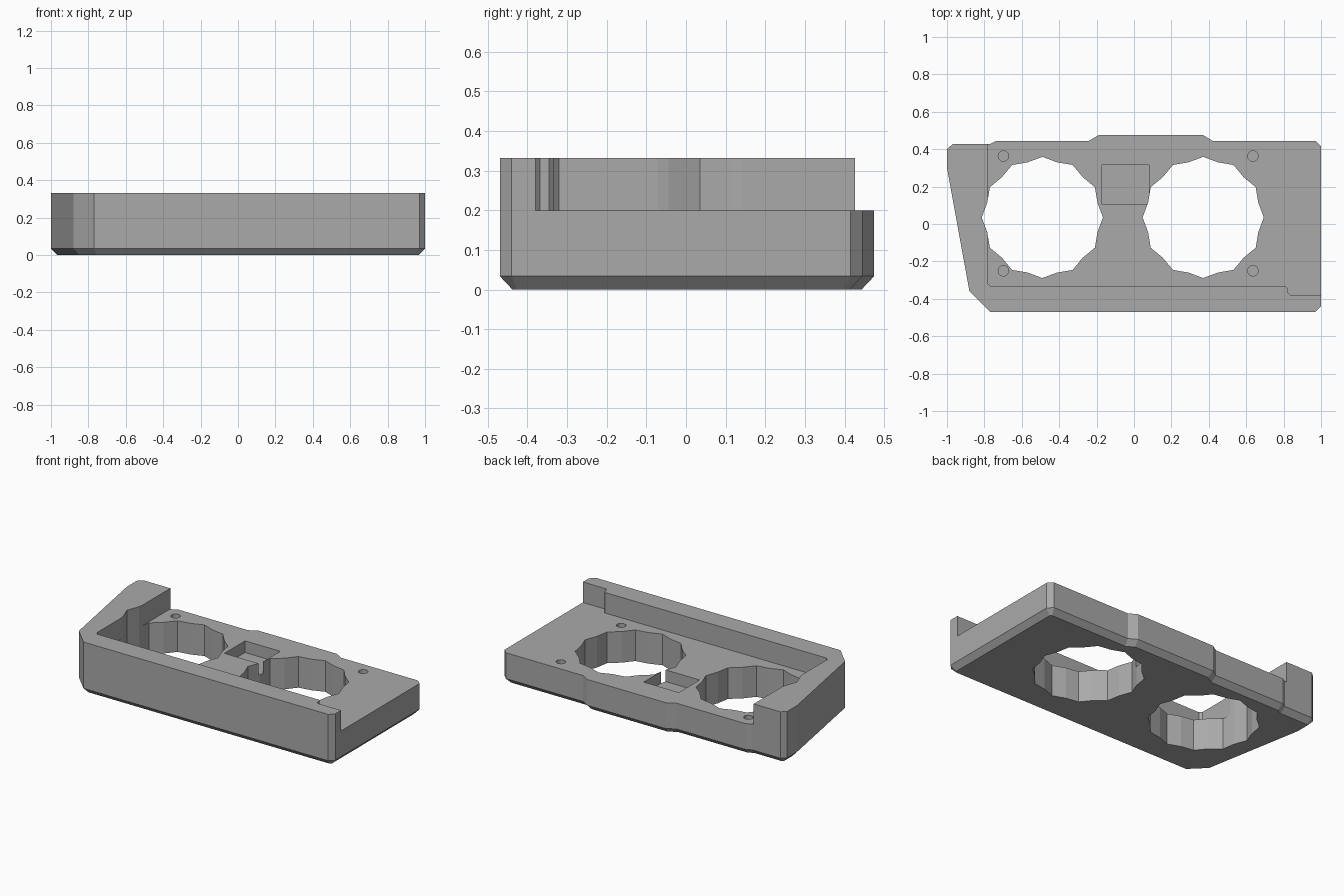
import bpy, bmesh, math
from mathutils import Vector

if "Cube" in bpy.data.objects:
    bpy.data.objects.remove(bpy.data.objects["Cube"])

grey = bpy.data.materials.new("grey plastic")
grey.diffuse_color = (0.4, 0.4, 0.4, 1)
grey.use_nodes = True
grey.node_tree.nodes["Principled BSDF"].inputs["Base Color"].default_value = grey.diffuse_color


def inset(points, d):
    """Offset a counter-clockwise outline inwards with mitred corners."""
    pts = [Vector(p) for p in points]
    out = []
    for i, p in enumerate(pts):
        a = (p - pts[i - 1]).normalized()
        b = (pts[(i + 1) % len(pts)] - p).normalized()
        na, nb = Vector((-a.y, a.x)), Vector((-b.y, b.x))
        out.append(p + (na + nb) * d / (1 + na.dot(nb)))
    return out


def loft(name, layers):
    """Solid through a stack of (outline, height) layers."""
    bm = bmesh.new()
    rings = [[bm.verts.new((p[0], p[1], z)) for p in pts] for pts, z in layers]
    n = len(rings[0])
    bm.faces.new(rings[0][::-1])
    bm.faces.new(rings[-1])
    for lo, hi in zip(rings, rings[1:]):
        for i in range(n):
            j = (i + 1) % n
            bm.faces.new((lo[i], lo[j], hi[j], hi[i]))
    mesh = bpy.data.meshes.new(name)
    bm.to_mesh(mesh)
    bm.free()
    ob = bpy.data.objects.new(name, mesh)
    ob.data.materials.append(grey)
    bpy.context.collection.objects.link(ob)
    return ob


def ring(cx, cy, radii, n):
    """Polygon around a centre, cycling through the given radii."""
    return [(cx + radii[i % len(radii)] * math.cos(math.tau * i / n),
             cy + radii[i % len(radii)] * math.sin(math.tau * i / n)) for i in range(n)]


# Housing block with chamfered underside
outline = [(-0.77, -0.47), (0.97, -0.47), (1, -0.44), (1, 0.415), (0.97, 0.445),
           (0.42, 0.445), (0.37, 0.475), (-0.19, 0.475), (-0.24, 0.445), (-0.735, 0.445),
           (-0.77, 0.427), (-0.97, 0.427), (-1, 0.40), (-1, 0.30), (-0.88, -0.36)]
body = loft("housing", [(inset(outline, 0.032), 0), (outline, 0.034), (outline, 0.332)])

# Stepped recess that leaves the front and left walls standing
recess = [(-0.765, -0.335), (0.812, -0.335), (0.823, -0.346), (0.823, -0.368), (0.835, -0.38),
          (1.1, -0.38), (1.1, 0.6), (-0.78, 0.6), (-0.78, -0.32)]
cutters = [loft("recess_cutter", [(recess, 0.2), (recess, 0.5)])]

# Two scalloped through openings
for cx in (-0.49, 0.37):
    star = ring(cx, 0.035, (0.324, 0.305), 24)
    cutters.append(loft("opening_cutter", [(star, -0.1), (star, 0.5)]))

# Square pocket between the openings
pocket = [(-0.17, 0.105), (0.08, 0.105), (0.08, 0.315), (-0.17, 0.315)]
cutters.append(loft("pocket_cutter", [(pocket, 0.125), (pocket, 0.4)]))

# Four blind screw holes
for x in (-0.698, 0.636):
    for y in (-0.25, 0.363):
        hole = ring(x, y, (0.028,), 20)
        cutters.append(loft("screw_hole_cutter", [(hole, 0.1), (hole, 0.3)]))

for c in cutters:
    c.hide_render = True
    m = body.modifiers.new(c.name, 'BOOLEAN')
    m.operation = 'DIFFERENCE'
    m.solver = 'EXACT'
    m.object = c

# Bake the cuts and remove the helpers
deps = bpy.context.evaluated_depsgraph_get()
cut_mesh = bpy.data.meshes.new_from_object(body.evaluated_get(deps))
body.modifiers.clear()
body.data = cut_mesh
for c in cutters:
    bpy.data.objects.remove(c)
